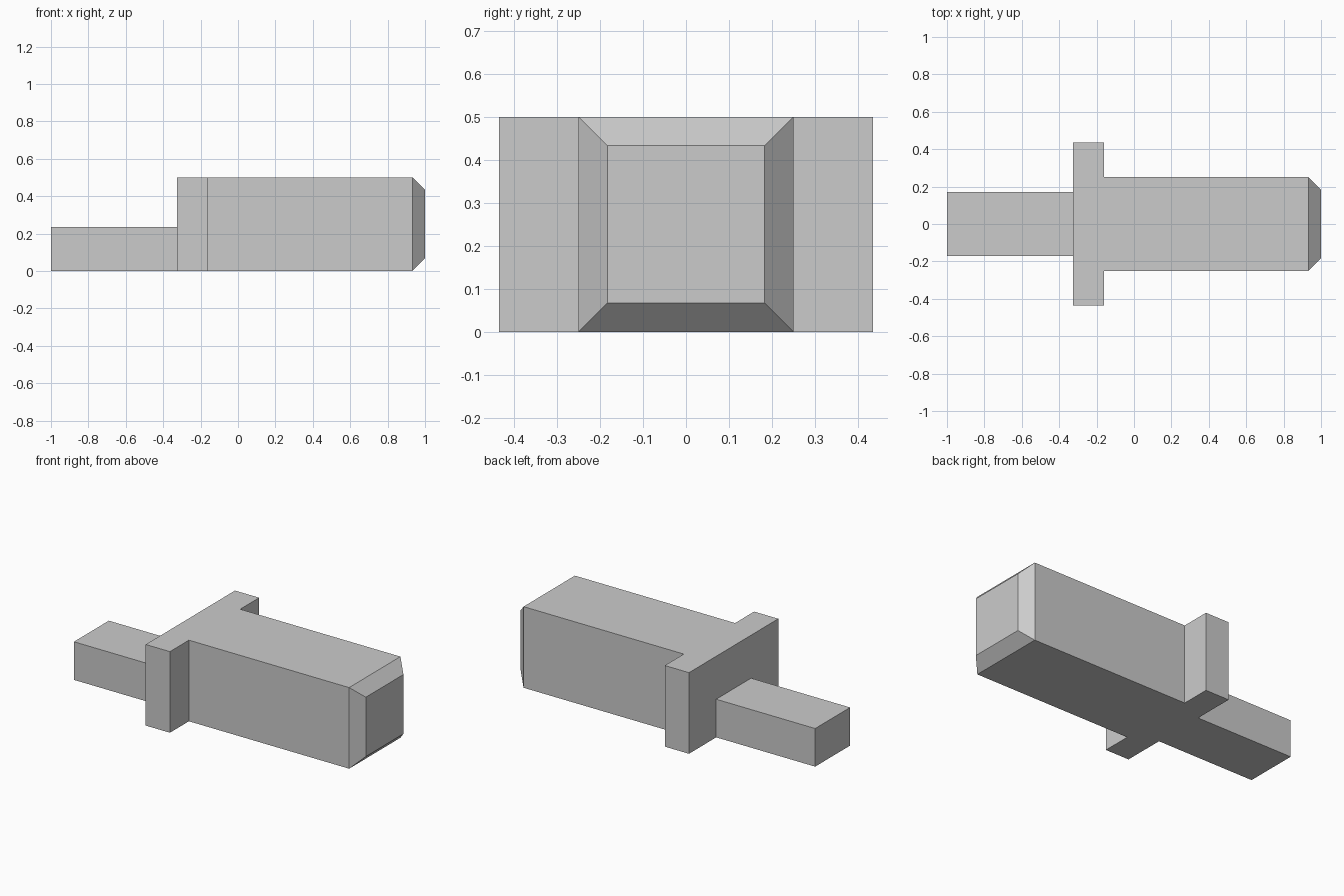
import bpy
import bmesh
import math

default = bpy.data.objects.get("Cube")
if default:
    bpy.data.objects.remove(default, do_unlink=True)

grey = bpy.data.materials.new("light grey")
grey.use_nodes = True
colour = (0.6, 0.6, 0.6, 1)
grey.diffuse_color = colour
grey.node_tree.nodes["Principled BSDF"].inputs["Base Color"].default_value = colour

END, SHOULDER, NECK, TIP = -1.0, -0.325, -0.16, 1.0
HEIGHT, CHAMFER = 0.5, 0.067


def block(name, x0, x1, half_width, height, chamfer=0):
    """Box standing on the ground, optionally chamfered around its +x end."""
    bm = bmesh.new()
    bmesh.ops.create_cube(bm, size=1)
    bmesh.ops.scale(bm, vec=(x1 - x0, 2 * half_width, height), verts=bm.verts)
    bmesh.ops.translate(bm, vec=((x0 + x1) / 2, 0, height / 2), verts=bm.verts)
    if chamfer:
        for v in bm.verts:
            if v.co.x > x1 - 0.001:
                v.co.x -= chamfer
        end = max(bm.faces, key=lambda f: f.calc_center_median().x)
        cap = bmesh.ops.extrude_discrete_faces(bm, faces=[end])["faces"][0]
        for v in cap.verts:
            v.co.x += chamfer
            v.co.y -= math.copysign(chamfer, v.co.y)
            v.co.z += chamfer if v.co.z < height / 2 else -chamfer
    mesh = bpy.data.meshes.new(name)
    bmesh.ops.recalc_face_normals(bm, faces=bm.faces)
    bm.to_mesh(mesh)
    bm.free()
    mesh.materials.append(grey)
    obj = bpy.data.objects.new(name, mesh)
    bpy.context.collection.objects.link(obj)
    return obj


# Main body with chamfered tip, cross flange and low tongue
body = block("chamfered_body", SHOULDER, TIP, 0.25, HEIGHT, CHAMFER)
flange = block("flange", SHOULDER, NECK, 0.435, HEIGHT)
tongue = block("tongue", END, NECK, 0.17, 0.235)

# Fuse the parts into one solid
bpy.context.view_layer.objects.active = body
for part in (flange, tongue):
    union = body.modifiers.new("union", "BOOLEAN")
    union.operation = "UNION"
    union.solver = "EXACT"
    union.object = part
    bpy.ops.object.modifier_apply(modifier=union.name)
    bpy.data.objects.remove(part, do_unlink=True)
body.name = "flanged_block"

# Merge coplanar faces so the surfaces stay clean
bm = bmesh.new()
bm.from_mesh(body.data)
bmesh.ops.remove_doubles(bm, verts=bm.verts, dist=0.0001)
bmesh.ops.dissolve_limit(bm, angle_limit=math.radians(1),
                         verts=bm.verts, edges=bm.edges)
bm.to_mesh(body.data)
bm.free()
